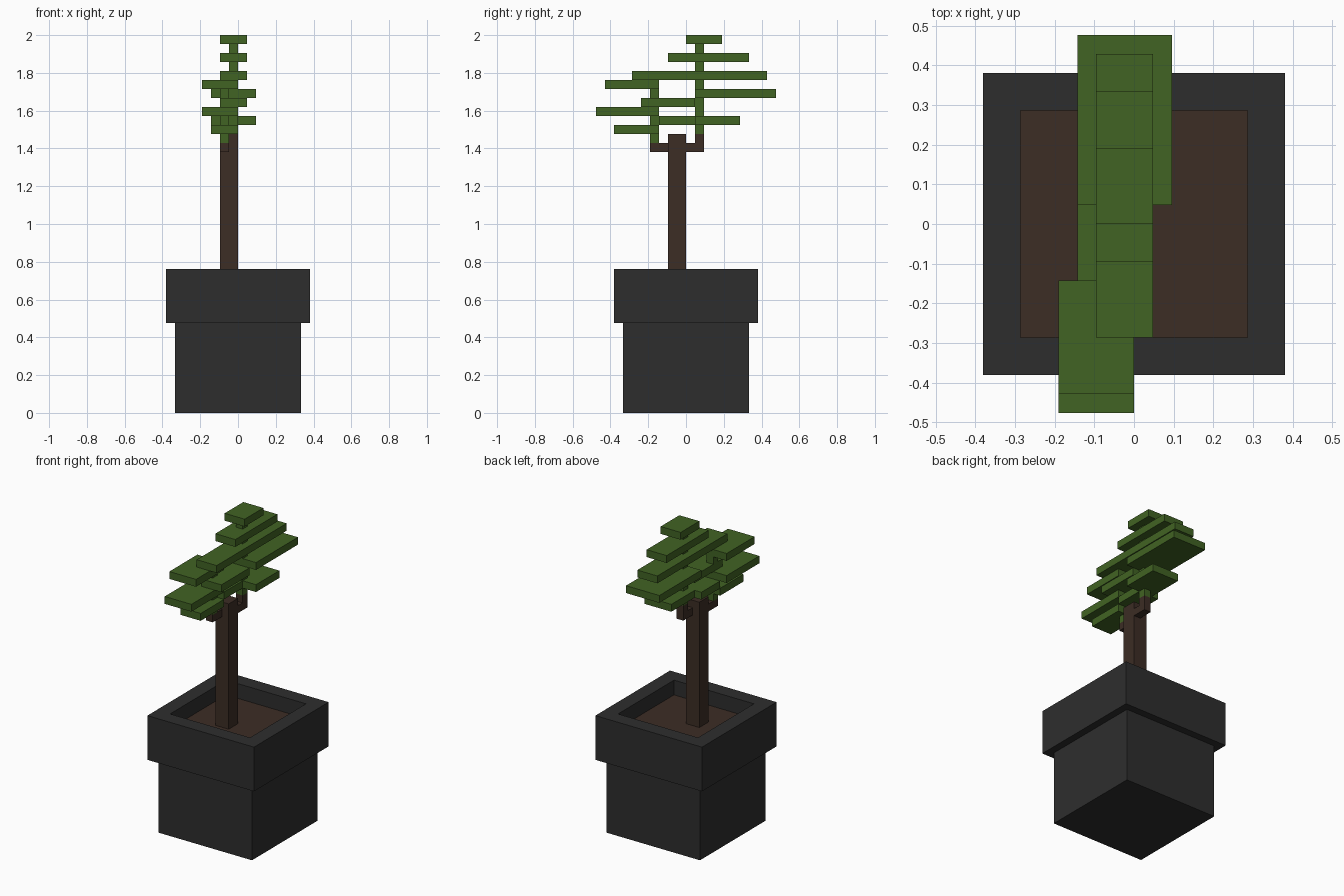
import bpy, bmesh

if "Cube" in bpy.data.objects:
    bpy.data.objects.remove(bpy.data.objects["Cube"])

U = 1 / 21  # modelling grid step


def material(name, rgb):
    m = bpy.data.materials.new(name)
    m.diffuse_color = (*rgb, 1)
    m.use_nodes = True
    m.node_tree.nodes["Principled BSDF"].inputs["Base Color"].default_value = m.diffuse_color
    return m


CHARCOAL = material("charcoal pot", (0.027, 0.027, 0.027))
BROWN = material("dark brown wood and soil", (0.045, 0.026, 0.018))
GREEN = material("leaf green", (0.053, 0.125, 0.017))


def finish(name, bm, mat):
    bmesh.ops.recalc_face_normals(bm, faces=bm.faces)
    me = bpy.data.meshes.new(name)
    bm.to_mesh(me)
    bm.free()
    me.materials.append(mat)
    ob = bpy.data.objects.new(name, me)
    bpy.context.collection.objects.link(ob)


def box(name, x, y, z, mat):
    """Box from (min, max) ranges in grid steps."""
    bm = bmesh.new()
    bmesh.ops.create_cube(bm, size=1)
    for v in bm.verts:
        v.co = [U * (r[0] if c < 0 else r[1]) for c, r in zip(v.co, (x, y, z))]
    finish(name, bm, mat)


# Pot: square rings swept along a profile of (half width, height)
bm = bmesh.new()
rings = [[bm.verts.new((sx * r * U, sy * r * U, z * U))
          for sx, sy in ((-1, -1), (1, -1), (1, 1), (-1, 1))]
         for r, z in ((7, 0), (7, 10), (8, 10), (8, 16), (6, 16), (6, 13.5))]
for a, b in zip(rings, rings[1:]):
    for i in range(4):
        j = (i + 1) % 4
        bm.faces.new((a[i], a[j], b[j], b[i]))
bm.faces.new(rings[0])
bm.faces.new(rings[-1])
finish("pot", bm, CHARCOAL)

# Soil and trunk
box("soil", (-6, 6), (-6, 6), (13.5, 14), BROWN)
box("trunk", (-2, 0), (-2, 0), (14, 31), BROWN)

# Branches and their green stems
box("front_branch", (-2, -1), (-4, -2), (29, 30), BROWN)
box("back_branch", (-1, 0), (0, 2), (29, 30), BROWN)
box("back_branch_tip", (-1, 0), (1, 2), (30, 31), BROWN)
box("front_stem", (-2, -1), (-4, -3), (30, 36), GREEN)
box("back_stem", (-1, 0), (1, 2), (31, 41), GREEN)

# Leaf layers: x range, y range, bottom height
leaves = [
    ((-3, 0), (-8, -3), 31),
    ((-3, 0), (-3, 1), 32),
    ((-2, 2), (1, 6), 32),
    ((-4, 0), (-10, -3), 33),
    ((-2, 1), (-5, 1), 34),
    ((-3, 2), (1, 10), 35),
    ((-4, 0), (-9, -3), 36),
    ((-2, 1), (-6, 9), 37),
    ((-2, 1), (-2, 7), 39),
    ((-2, 1), (0, 4), 41),
]
for i, (x, y, z) in enumerate(leaves, 1):
    box(f"leaf_layer_{i}", x, y, (z, z + 1), GREEN)
